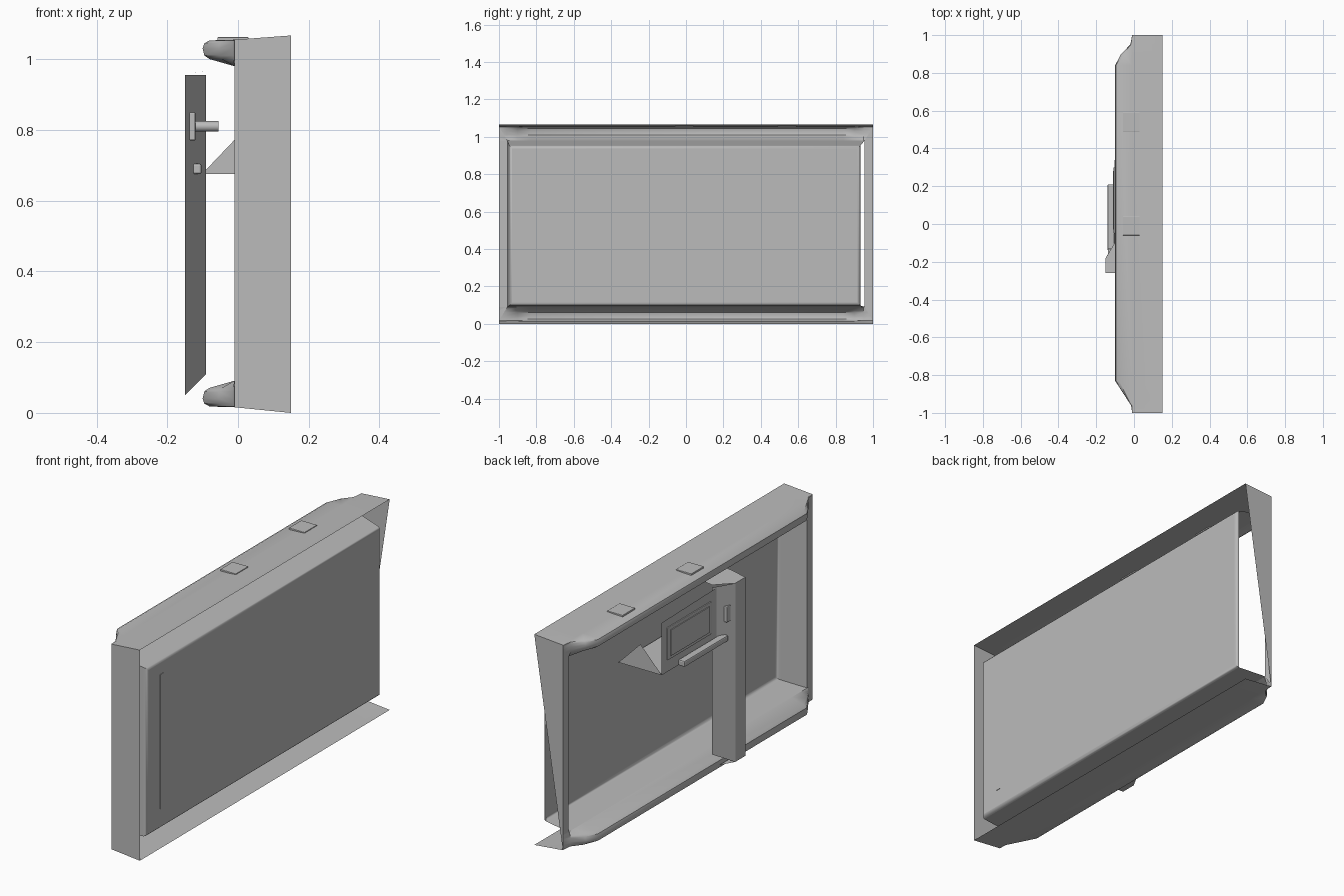
import bpy, bmesh, math
from mathutils import Vector

if "Cube" in bpy.data.objects:
    bpy.data.objects.remove(bpy.data.objects["Cube"])

grey = bpy.data.materials.new("mid grey")
grey.diffuse_color = (0.5, 0.5, 0.5, 1)
grey.use_nodes = True
grey.node_tree.nodes["Principled BSDF"].inputs["Base Color"].default_value = grey.diffuse_color


def finish(name, bm, out=None):
    """Turn a bmesh into an object; 'out' is the rough outward direction of a sheet."""
    bmesh.ops.remove_doubles(bm, verts=bm.verts, dist=0.0005)
    bmesh.ops.recalc_face_normals(bm, faces=bm.faces)
    bm.normal_update()
    if out and sum((f.normal.dot(Vector(out)) * f.calc_area() for f in bm.faces)) < 0:
        bmesh.ops.reverse_faces(bm, faces=bm.faces)
    me = bpy.data.meshes.new(name)
    bm.to_mesh(me)
    bm.free()
    me.materials.append(grey)
    ob = bpy.data.objects.new(name, me)
    bpy.context.collection.objects.link(ob)
    return ob


def sheet(name, rows, out=None):
    """Skin a list of equally long point rows."""
    bm = bmesh.new()
    vs = [[bm.verts.new(p) for p in r] for r in rows]
    for a, b in zip(vs, vs[1:]):
        for i in range(len(a) - 1):
            bm.faces.new((a[i], a[i + 1], b[i + 1], b[i]))
    return finish(name, bm, out)


def poly(name, pts, out=None):
    bm = bmesh.new()
    bm.faces.new([bm.verts.new(p) for p in pts])
    return finish(name, bm, out)


def box(name, x, y, z, bevel=0.0):
    bm = bmesh.new()
    bmesh.ops.create_cube(bm, size=1)
    for v in bm.verts:
        v.co = [(r[0] + r[1]) / 2 + c * (r[1] - r[0]) for r, c in zip((x, y, z), v.co)]
    if bevel:
        bmesh.ops.bevel(bm, geom=bm.edges[:], offset=bevel, segments=2,
                        affect='EDGES', profile=0.5)
    return finish(name, bm)


# top and bottom channels: outer wall, hollow back that tapers at the ends
STATIONS = [(-1, 0), (-.96, .06), (-.9, .5), (-.83, 1), (.84, 1), (.9, .65), (.95, .1), (1, 0)]
PROFILE = [(.15, 1.067), (-.01, 1.055), (-.08, 1.053), (-.095, 1.045), (-.1, 1.03),
           (-.095, 1.01), (-.08, 1.0), (-.01, .98)]
for name, s in (("top_channel", 1), ("bottom_channel", -1)):
    rows = []
    for y, t in STATIONS:
        row = []
        for x, z in PROFILE:
            xx = x if x > -.02 else -.01 + (x + .01) * t
            row.append((xx, y, z if s > 0 else 1.067 - z + (.004 if z < 1.06 else 0)))
        rows.append(row)
    sheet(name, rows, (0, 0, s))

# end walls: one full, one only half closed
poly("left_end_wall", [(.15, -1, 0), (.15, -1, 1.067), (-.01, -1, 1.055), (-.01, -1, .016)], (0, -1, 0))
poly("right_end_wall", [(.15, 1, 1.067), (-.01, 1, 1.055), (-.01, 1, .016)], (0, 1, 0))
for name, s in (("left_back_rim", -1), ("right_back_rim", 1)):
    poly(name, [(-.01, s, .016), (-.01, s, 1.055), (-.01, s * .955, .98), (-.01, s * .955, .091)], (-1, 0, 0))

# front panel with a rounded edge
def ring(x, y0, y1, z0, z1):
    return [(x, y0, z0), (x, y1, z0), (x, y1, z1), (x, y0, z1), (x, y0, z0)]

Y0, Y1, Z0, Z1 = -.945, .932, .098, .953
rows = []
for i in range(4):
    a = math.radians(30 * i)
    d = .016 * (1 - math.cos(a))
    rows.append(ring(.132 + .016 * math.sin(a), Y0 + d, Y1 - d, Z0 + d, Z1 - d))
sheet("panel_edge", rows, (1, 0, 0))
poly("front_panel", rows[-1][:4], (1, 0, 0))
box("panel_strip", (.146, .15), (-.835, -.81), (.2, .88))

# walls from the panel back to the channels (the right one is open)
f, b = .132, -.01
sheet("panel_top_wall", [[(f, Y0, Z1), (f, Y1, Z1)], [(b, -.955, .98), (b, .955, .98)]], (0, 0, 1))
sheet("panel_bottom_wall", [[(f, Y0, Z0), (f, Y1, Z0)], [(b, -.955, .091), (b, .955, .091)]], (0, 0, -1))
sheet("panel_left_wall", [[(f, Y0, Z0), (f, Y0, Z1)], [(b, -.955, .091), (b, -.955, .98)]], (0, -1, 0))

# small square covers on the top
for i, y in enumerate((-.01, .54)):
    ob = box("top_cover_%d" % i, (-.058, .03), (y - .05, y + .05), (1.052, 1.062), .002)

# back post: open folded sheet with a cap reaching to the top channel
POST = [(-.15, -.26), (-.15, -.18), (-.09, -.08)]
sheet("back_post", [[(x, y, z + (.06 if i == 2 and z < .1 else 0)) for i, (x, y) in enumerate(POST)]
                    for z in (.05, .955)], (-1, 0, 0))
sheet("post_cap", [[(-.15, -.26, .955), (-.15, -.18, .955), (-.09, -.08, .968)],
                   [(-.08, -.26, .97), (-.08, -.18, .97), (-.08, -.08, .97)],
                   [(-.01, -.26, .978), (-.01, -.18, .978), (-.01, -.08, .978)]], (0, 0, 1))
poly("post_foot", [(-.15, -.26, .05), (-.15, -.18, .05), (-.11, -.11, .05), (-.11, -.26, .05)], (0, 0, -1))

# control plate beside the post, with display, shelf, side gusset and bar
poly("control_plate", [(-.102, -.1, .675), (-.102, .34, .675), (-.102, .34, .94), (-.102, -.1, .95)], (-1, 0, 0))
box("display_frame", (-.108, -.1), (-.05, .3), (.735, .9), .003)
box("display", (-.112, -.106), (-.03, .28), (.752, .883))
poly("control_shelf", [(-.102, -.1, .675), (-.102, .34, .675), (.14, .34, .675), (.14, -.1, .675)], (0, 0, -1))
poly("control_gusset", [(-.102, .34, .675), (.14, .34, .675), (.017, .34, .80)], (0, 1, 0))
box("control_bar", (-.14, -.103), (-.14, .21), (.675, .705), .006)

# lock barrel inside the post
bm = bmesh.new()
bmesh.ops.create_cone(bm, cap_ends=True, segments=12, radius1=.015, radius2=.015, depth=.08)
for v in bm.verts:
    v.co = (v.co.z - .095, v.co.x - .17, v.co.y + .81)
finish("lock_barrel", bm)
box("lock_base", (-.138, -.12), (-.2, -.13), (.77, .85), .004)

for ob in bpy.data.objects:
    if ob.name in ("panel_edge", "top_channel", "bottom_channel", "lock_barrel"):
        bpy.context.view_layer.objects.active = ob
        ob.select_set(True)
bpy.ops.object.shade_smooth_by_angle(angle=math.radians(35))
